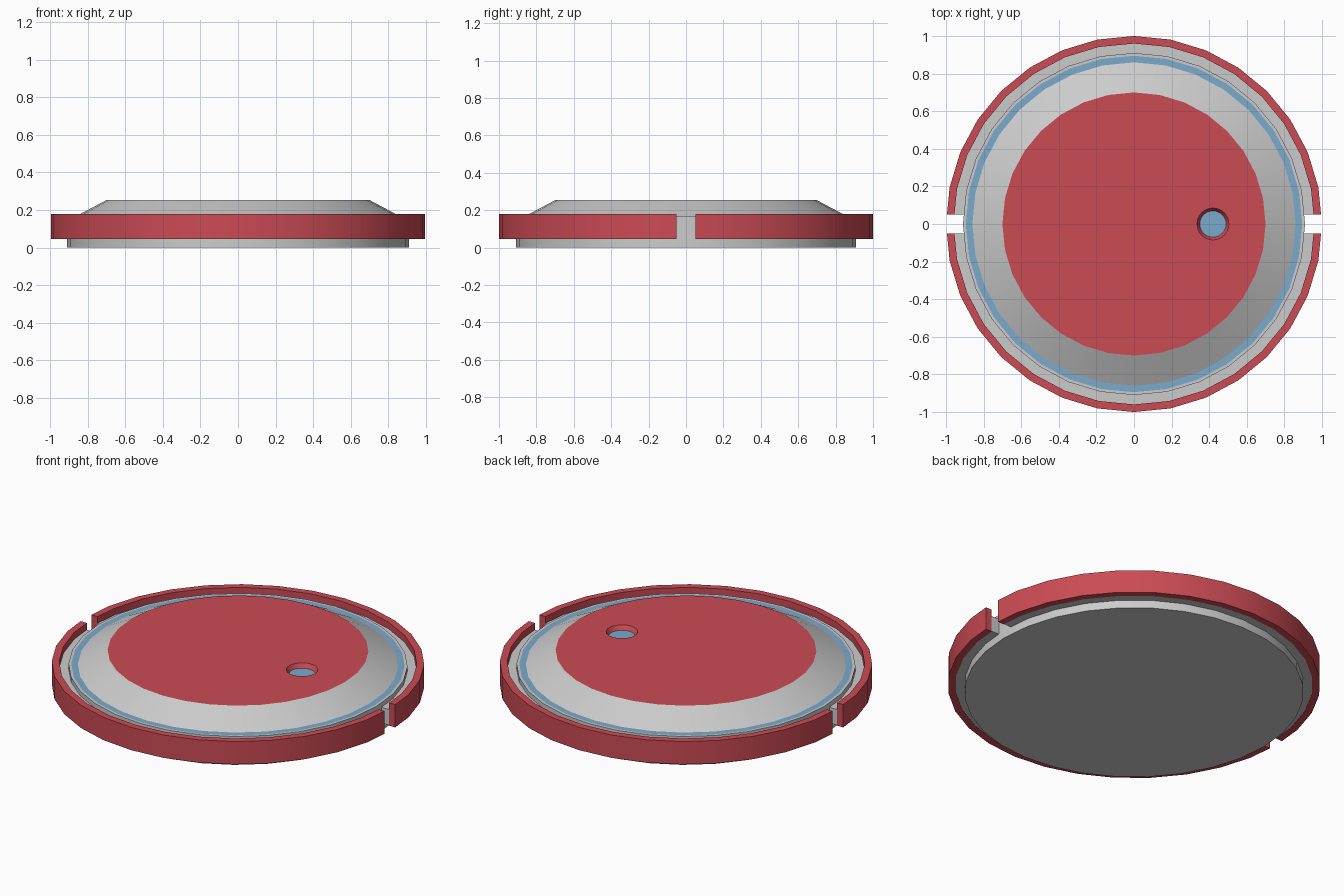
import bpy, bmesh
from math import sin, cos, pi

if "Cube" in bpy.data.objects:
    bpy.data.objects.remove(bpy.data.objects["Cube"])

N = 32                      # sides of every large circle
STEP = 2 * pi / N


def material(name, rgb):
    m = bpy.data.materials.new(name)
    m.diffuse_color = (*rgb, 1)
    m.use_nodes = True
    m.node_tree.nodes["Principled BSDF"].inputs["Base Color"].default_value = m.diffuse_color
    return m


RED = material("red", (0.60, 0.07, 0.09))
BLUE = material("blue", (0.20, 0.40, 0.60))


def finish(name, bm, mat=None):
    bmesh.ops.remove_doubles(bm, verts=bm.verts, dist=1e-5)
    me = bpy.data.meshes.new(name)
    bm.to_mesh(me)
    bm.free()
    ob = bpy.data.objects.new(name, me)
    bpy.context.collection.objects.link(ob)
    if mat:
        me.materials.append(mat)
    bpy.ops.object.select_all(action='DESELECT')
    bpy.context.view_layer.objects.active = ob
    ob.select_set(True)
    bpy.ops.object.shade_smooth_by_angle(angle=0.35)
    return ob


def circle(bm, r, z, n=N, x=0):
    return [bm.verts.new((x + r * cos(2 * pi * i / n), r * sin(2 * pi * i / n), z))
            for i in range(n)]


def bridge(bm, a, b):
    n = len(a)
    for i in range(n):
        j = (i + 1) % n
        bm.faces.new((a[i], a[j], b[j], b[i]))


def lathe(name, profile, mat=None, cap=False, n=N, x=0):
    bm = bmesh.new()
    rings = [circle(bm, r, z, n, x) for r, z in profile]
    for a, b in zip(rings, rings[1:]):
        bridge(bm, a, b)
    if cap:
        bm.faces.new(rings[0][::-1])
    return finish(name, bm, mat)


def half_ring(name, r0, r1, z0, z1, side, mat=None, gap=0.05):
    """Half of a 32-sided ring that stops short of the x axis by the gap."""
    bm = bmesh.new()

    def path(r, z):
        t = gap / (r * sin(STEP))
        x = r + t * (r * cos(STEP) - r)
        pts = [(x, gap)]
        pts += [(r * cos(i * STEP), r * sin(i * STEP)) for i in range(1, N // 2)]
        pts.append((-x, gap))
        return [bm.verts.new((px, side * py, z)) for px, py in pts]

    rails = [path(r0, z0), path(r1, z0), path(r1, z1), path(r0, z1)]
    for k in range(4):
        a, b = rails[k], rails[(k + 1) % 4]
        for i in range(len(a) - 1):
            bm.faces.new((a[i], a[i + 1], b[i + 1], b[i]))
    for end in (0, -1):
        bm.faces.new([rail[end] for rail in rails])
    bmesh.ops.recalc_face_normals(bm, faces=bm.faces)
    return finish(name, bm, mat)


TOP, LEDGE = 0.253, 0.168

# Round base with its narrow rim, blue light band and sloped shoulder
lathe("base", [(0.91, 0), (0.91, LEDGE), (0.895, LEDGE)], cap=True)
lathe("light_band", [(0.895, LEDGE), (0.86, LEDGE)], BLUE)
lathe("shoulder", [(0.86, LEDGE), (0.70, TOP)])

# Red top plate with an off-centre round opening
HX, HR, HN = 0.42, 0.085, 24
bm = bmesh.new()
edges = []
for loop in (circle(bm, 0.70, TOP), circle(bm, HR, TOP, HN, HX)):
    edges += [bm.edges.new((loop[i - 1], loop[i])) for i in range(len(loop))]
bmesh.ops.triangle_fill(bm, edges=edges, use_beauty=True, normal=(0, 0, 1))
for f in bm.faces:
    f.normal_update()
    if f.normal.z < 0:
        f.normal_flip()
finish("top_plate", bm, RED)

# Tapered well and the blue lens at its bottom
lathe("lens_well", [(0.07, TOP - 0.025), (HR, TOP)][::-1], RED, n=HN, x=HX)
bm = bmesh.new()
bm.faces.new(circle(bm, 0.07, TOP - 0.025, HN, HX))
finish("lens", bm, BLUE)

# Split bumper: red outer wall and grey flange joining it to the base
for side, label in ((1, "back"), (-1, "front")):
    half_ring(label + "_bumper", 0.96, 1.0, 0.045, 0.18, side, RED)
    half_ring(label + "_flange", 0.91, 0.96, 0.047, 0.14, side)
